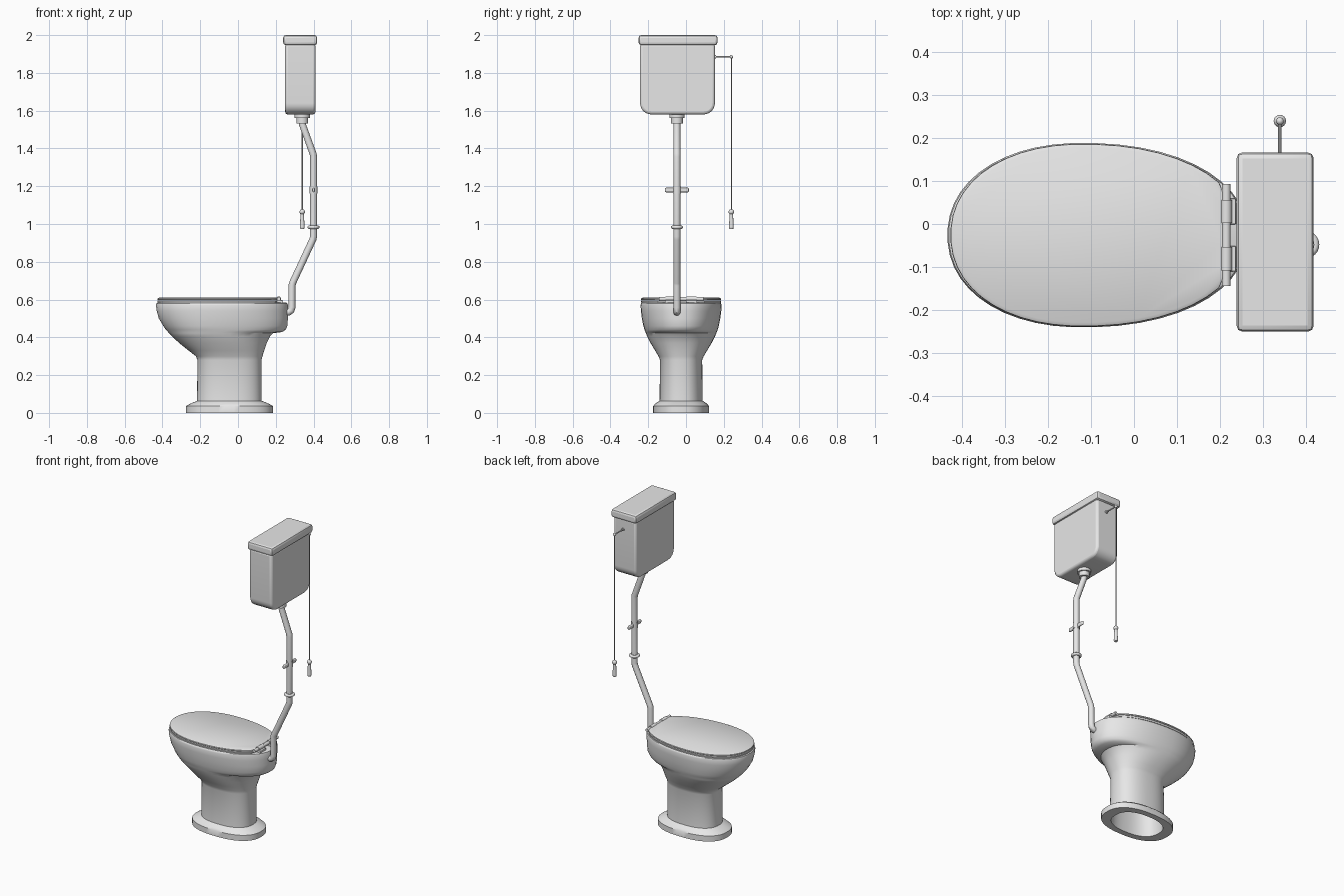
import bpy
import bmesh
from math import cos, sin, pi, radians
from mathutils import Vector

if "Cube" in bpy.data.objects:
    bpy.data.objects.remove(bpy.data.objects["Cube"], do_unlink=True)

# One glazed grey for everything
grey = bpy.data.materials.new("porcelain_grey")
grey.use_nodes = True
COLOUR = (0.8, 0.8, 0.8, 1)
grey.diffuse_color = COLOUR
grey.node_tree.nodes["Principled BSDF"].inputs["Base Color"].default_value = COLOUR

BOWL_Y = -0.026
PIPE_Y = -0.048
TANK_X = 0.33
CHAIN = Vector((0.34, 0.24, 1.885))


def activate(obj):
    bpy.ops.object.select_all(action='DESELECT')
    obj.select_set(True)
    bpy.context.view_layer.objects.active = obj


def finish(obj, angle=35):
    obj.data.materials.clear()
    obj.data.materials.append(grey)
    activate(obj)
    bpy.ops.object.shade_smooth_by_angle(angle=radians(angle))
    return obj


def from_bmesh(name, bm, angle=35):
    bmesh.ops.recalc_face_normals(bm, faces=bm.faces)
    mesh = bpy.data.meshes.new(name)
    bm.to_mesh(mesh)
    bm.free()
    obj = bpy.data.objects.new(name, mesh)
    bpy.context.collection.objects.link(obj)
    return finish(obj, angle)


def egg(front, back, half, widest, power=2.15, count=48):
    """Oval outline whose front and back halves have different lengths."""
    points = []
    for i in range(count):
        a = 2 * pi * (i + 0.5) / count
        c, s = cos(a), sin(a)
        reach = back - widest if c > 0 else widest - front
        x = widest + reach * abs(c) ** (2 / power) * (1 if c > 0 else -1)
        y = half * abs(s) ** (2 / power) * (1 if s > 0 else -1)
        points.append((x, BOWL_Y + y))
    return points


def loft(name, sections, angle=35):
    """Skin a stack of (z, outline) sections and close both ends."""
    bm = bmesh.new()
    rings = [[bm.verts.new((x, y, z)) for x, y in outline] for z, outline in sections]
    for low, high in zip(rings, rings[1:]):
        for i in range(len(low)):
            j = (i + 1) % len(low)
            bm.faces.new((low[i], low[j], high[j], high[i]))
    bm.faces.new(rings[0])
    bm.faces.new(rings[-1])
    return from_bmesh(name, bm, angle)


def box(name, low, high, bevel, segments=2, corner=0):
    """Bevelled box; corner rounds the two lower edges that run along x."""
    low, high = Vector(low), Vector(high)
    bm = bmesh.new()
    bmesh.ops.create_cube(bm, size=1)
    for v in bm.verts:
        v.co = (low + high) / 2 + v.co * (high - low)
    if corner:
        edges = [e for e in bm.edges if all(v.co.z < low.z + 0.001 for v in e.verts)
                 and abs(e.verts[0].co.y - e.verts[1].co.y) < 0.001]
        bmesh.ops.bevel(bm, geom=edges, offset=corner, segments=6, profile=0.5,
                        affect='EDGES')
    obj = from_bmesh(name, bm)
    mod = obj.modifiers.new("Bevel", 'BEVEL')
    mod.width, mod.segments = bevel, segments
    mod.limit_method, mod.angle_limit = 'ANGLE', radians(40)
    activate(obj)
    bpy.ops.object.modifier_apply(modifier=mod.name)
    return finish(obj)


def rod(name, start, end, radius, radius_end=None, sides=16):
    start, end = Vector(start), Vector(end)
    bpy.ops.mesh.primitive_cone_add(
        vertices=sides, radius1=radius, radius2=radius if radius_end is None else radius_end,
        depth=(end - start).length, location=(start + end) / 2,
        rotation=(end - start).to_track_quat('Z', 'Y').to_euler())
    obj = bpy.context.object
    obj.name = name
    return finish(obj)


def ball(name, centre, radius):
    bpy.ops.mesh.primitive_uv_sphere_add(segments=16, ring_count=10, radius=radius,
                                         location=centre)
    obj = bpy.context.object
    obj.name = name
    return finish(obj, 60)


# Pedestal and bowl: open foot, straight column, flared bowl with a rear ledge
body = [  # z, front x, back x, half width, widest x, outline power
    (0.30, -0.20, 0.11, 0.100, -0.045, 2.4),
    (0.00, -0.21, 0.12, 0.110, -0.045, 2.4),
    (0.00, -0.275, 0.185, 0.148, -0.045, 2.4),
    (0.036, -0.275, 0.185, 0.148, -0.045, 2.4),
    (0.048, -0.255, 0.165, 0.138, -0.045, 2.4),
    (0.064, -0.217, 0.126, 0.114, -0.045, 2.4),
    (0.28, -0.215, 0.125, 0.112, -0.045, 2.4),
    (0.30, -0.223, 0.130, 0.120, -0.05, 2.35),
    (0.33, -0.262, 0.139, 0.138, -0.06, 2.3),
    (0.37, -0.312, 0.153, 0.162, -0.08, 2.2),
    (0.405, -0.350, 0.170, 0.180, -0.10, 2.2),
    (0.422, -0.366, 0.185, 0.187, -0.11, 2.2),
    (0.428, -0.371, 0.235, 0.189, -0.11, 2.15),
    (0.44, -0.382, 0.253, 0.194, -0.12, 2.15),
    (0.46, -0.396, 0.262, 0.200, -0.12, 2.15),
    (0.50, -0.420, 0.265, 0.208, -0.12, 2.15),
    (0.54, -0.431, 0.265, 0.213, -0.12, 2.15),
    (0.57, -0.435, 0.265, 0.215, -0.12, 2.15),
    (0.580, -0.432, 0.262, 0.212, -0.12, 2.15),
    (0.584, -0.425, 0.255, 0.206, -0.12, 2.15),
]
loft("bowl_and_pedestal", [(z, egg(f, b, h, w, p)) for z, f, b, h, w, p in body], 40)


# Seat and lid share an egg outline cut straight at the hinge
def seat_outline(inset, cut):
    return [(min(x, cut), y) for x, y in egg(-0.43 + inset, 0.26 - inset,
                                             0.215 - inset, -0.12)]


loft("seat", [(0.583, seat_outline(0.004, 0.205)), (0.593, seat_outline(0.002, 0.205)),
              (0.596, seat_outline(0.006, 0.205))])
loft("lid", [(0.597, seat_outline(0.004, 0.208)), (0.600, seat_outline(0.002, 0.208)),
             (0.606, seat_outline(0.003, 0.208)), (0.610, seat_outline(0.011, 0.206))])

# Hinge: long pin with two barrels and mounting plates
rod("hinge_pin", (0.215, -0.144, 0.603), (0.215, 0.093, 0.603), 0.010)
for n, side in enumerate((-1, 1)):
    y = BOWL_Y + side * 0.055
    rod(f"hinge_barrel_{n}", (0.215, y - 0.027, 0.604), (0.215, y + 0.027, 0.604), 0.013)
    box(f"hinge_plate_{n}", (0.205, y - 0.03, 0.58), (0.238, y + 0.03, 0.597), 0.003)

# Cistern and its cover
box("cistern", (0.25, -0.243, 1.58), (0.41, 0.153, 1.955), 0.014, 3, 0.06)
box("cistern_cover", (0.239, -0.251, 1.947), (0.419, 0.167, 2.0), 0.014, 2)

# Outlet collar below the cistern
rod("outlet_flange", (0.34, PIPE_Y, 1.562), (0.34, PIPE_Y, 1.585), 0.040, sides=24)
rod("outlet_nut", (0.34, PIPE_Y, 1.533), (0.34, PIPE_Y, 1.565), 0.031, sides=24)

# Bent flush pipe
path = [(0.34, 1.56), (0.34, 1.53), (0.398, 1.37), (0.40, 1.355), (0.40, 0.935),
        (0.397, 0.92), (0.290, 0.69), (0.286, 0.675), (0.286, 0.56), (0.281, 0.542),
        (0.268, 0.533), (0.235, 0.532)]
curve = bpy.data.curves.new("flush_pipe", 'CURVE')
curve.dimensions = '3D'
curve.bevel_depth = 0.0185
curve.bevel_resolution = 4
curve.use_fill_caps = True
spline = curve.splines.new('POLY')
spline.points.add(len(path) - 1)
for point, (x, z) in zip(spline.points, path):
    point.co = (x, PIPE_Y, z, 1)
pipe = bpy.data.objects.new("flush_pipe", curve)
bpy.context.collection.objects.link(pipe)
activate(pipe)
bpy.ops.object.convert(target='MESH')
finish(bpy.context.object)

# Pipe joint ring and wall clip
bpy.ops.mesh.primitive_torus_add(major_radius=0.023, minor_radius=0.009, major_segments=24,
                                 minor_segments=10, location=(0.40, PIPE_Y, 0.983))
bpy.context.object.name = "pipe_joint"
finish(bpy.context.object, 60)
rod("clip_collar", (0.40, PIPE_Y, 1.162), (0.40, PIPE_Y, 1.198), 0.0205)
box("clip_ears", (0.393, PIPE_Y - 0.063, 1.168), (0.407, PIPE_Y + 0.063, 1.192), 0.006, 3)

# Flush lever, pull chain and handle
rod("lever_boss", (0.34, 0.145, CHAIN.z), (0.34, 0.160, CHAIN.z), 0.009)
rod("lever", (0.34, 0.15, CHAIN.z), CHAIN, 0.004, sides=10)
ball("lever_knob", CHAIN, 0.009)
rod("pull_chain", CHAIN, (0.34, 0.24, 1.06), 0.0028, sides=8)
ball("handle_bead", (0.34, 0.24, 1.064), 0.0145)
rod("handle_grip", (0.34, 0.24, 0.982), (0.34, 0.24, 1.055), 0.0125, 0.009)
rod("handle_tip", (0.34, 0.24, 0.974), (0.34, 0.24, 0.982), 0.010, 0.0125)
